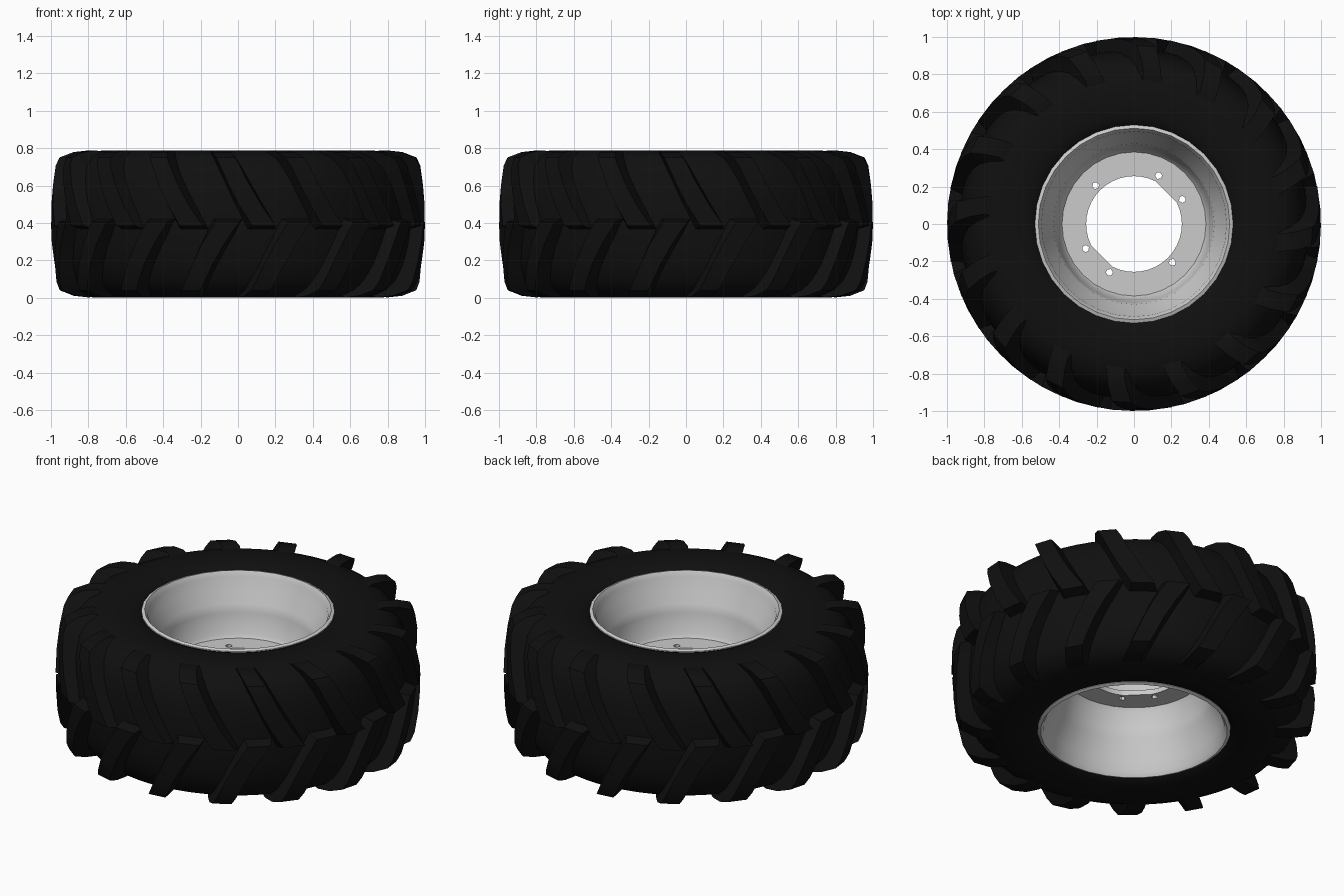
import bpy, bmesh, math

if "Cube" in bpy.data.objects:
    bpy.data.objects.remove(bpy.data.objects["Cube"])

MID = 0.395  # height of the wheel's centre plane


def finish(name, bm, angle, mat=None):
    bmesh.ops.recalc_face_normals(bm, faces=bm.faces[:])
    me = bpy.data.meshes.new(name)
    bm.to_mesh(me)
    bm.free()
    ob = bpy.data.objects.new(name, me)
    bpy.context.collection.objects.link(ob)
    if mat:
        me.materials.append(mat)
    bpy.ops.object.select_all(action='DESELECT')
    bpy.context.view_layer.objects.active = ob
    ob.select_set(True)
    if angle:
        bpy.ops.object.shade_smooth_by_angle(angle=math.radians(angle))
    return ob


def polar(r, deg, z):
    a = math.radians(deg)  # measured from the front (-y) towards +x
    return (r * math.sin(a), -r * math.cos(a), z)


def lathe(profile, steps, closed):
    bm = bmesh.new()
    rings = [[bm.verts.new(polar(r, 360 * i / steps, z)) for r, z in profile]
             for i in range(steps)]
    n = len(profile)
    for i in range(steps):
        a, b = rings[i], rings[(i + 1) % steps]
        for j in range(n if closed else n - 1):
            k = (j + 1) % n
            bm.faces.new((a[j], b[j], b[k], a[k]))
    return bm


rubber = bpy.data.materials.new("rubber")
rubber.diffuse_color = (0.005, 0.005, 0.005, 1)
rubber.use_nodes = True
rubber.node_tree.nodes["Principled BSDF"].inputs["Base Color"].default_value = rubber.diffuse_color

# Tyre carcass: half profile (radius, height from mid plane), mirrored
half = [(0.50, 0.33), (0.53, 0.365), (0.57, 0.382), (0.63, 0.391), (0.71, 0.393),
        (0.78, 0.383), (0.84, 0.355), (0.885, 0.305), (0.915, 0.22), (0.93, 0.12)]
profile = ([(r, MID + h) for r, h in half] + [(0.935, MID)]
           + [(r, MID - h) for r, h in reversed(half)])
finish("tyre_carcass", lathe(profile, 64, False), 40, rubber)

# Tread lugs: angle, half width, top (radius, height), base (radius, height)
stations = [(8.0, 3.6, 1.00, -0.01, 0.92, -0.03),
            (3.8, 3.4, 0.998, 0.10, 0.92, 0.10),
            (0.3, 3.2, 0.99, 0.21, 0.90, 0.21),
            (-2.5, 3.1, 0.975, 0.31, 0.87, 0.29),
            (-4.0, 3.1, 0.955, 0.355, 0.83, 0.33),
            (-5.8, 3.2, 0.88, 0.384, 0.78, 0.36),
            (-7.2, 3.4, 0.80, 0.393, 0.72, 0.37)]


def add_lug(bm, turn, side):
    rows = []
    for a, w, rt, ht, rb, hb in stations:
        a += turn
        pts = [(rb, a - w - 1.3, hb), (rt, a - w, ht), (rt, a + w, ht), (rb, a + w + 1.3, hb)]
        rows.append([bm.verts.new(polar(r, d, MID + side * h)) for r, d, h in pts])
    for p, q in zip(rows, rows[1:]):
        for j in range(4):
            k = (j + 1) % 4
            bm.faces.new((p[j], p[k], q[k], q[j]))
    bm.faces.new(rows[0])
    bm.faces.new(rows[-1])


bm = bmesh.new()
for i in range(16):
    add_lug(bm, i * 22.5, 1)
    add_lug(bm, i * 22.5 - 11.25, -1)
finish("tread_lugs", bm, 35, rubber)

# Rim: barrel, flanges and centre disc as one closed profile
rim_profile = [(0.20, 0.42), (0.385, 0.42), (0.40, 0.44), (0.42, 0.56), (0.43, 0.61),
               (0.485, 0.68), (0.495, 0.745), (0.512, 0.772), (0.53, 0.765),
               (0.53, 0.74), (0.51, 0.70), (0.46, 0.60), (0.43, 0.45),
               (0.43, 0.35), (0.46, 0.21), (0.51, 0.09), (0.53, 0.05),
               (0.53, 0.028), (0.512, 0.02), (0.495, 0.045), (0.485, 0.11),
               (0.43, 0.22), (0.42, 0.27), (0.40, 0.36), (0.385, 0.39), (0.20, 0.39)]
rim = finish("rim", lathe(rim_profile, 32, True), None)


# Hub opening with two flattened edges, plus six bolt holes
def prism(bm, pts):
    lo = [bm.verts.new((x, y, 0.3)) for x, y in pts]
    hi = [bm.verts.new((x, y, 0.5)) for x, y in pts]
    bm.faces.new(lo[::-1])
    bm.faces.new(hi)
    for i in range(len(pts)):
        k = (i + 1) % len(pts)
        bm.faces.new((lo[i], lo[k], hi[k], hi[i]))


def ring(cx, cy, r, degs):
    return [(cx + r * math.cos(math.radians(d)), cy + r * math.sin(math.radians(d))) for d in degs]


bm = bmesh.new()
opening = [27] + list(range(63, 207, 9)) + [207] + list(range(243, 387, 9))
prism(bm, ring(0, 0, 0.256, opening))
for d in (27, 63, 135, 207, 243, 315):
    (x, y), = ring(0, 0, 0.29, [d])
    prism(bm, ring(x, y, 0.019, range(d, d + 360, 60)))
cutter = finish("hole_cutter", bm, None)
cutter.hide_render = True

bpy.ops.object.select_all(action='DESELECT')
bpy.context.view_layer.objects.active = rim
rim.select_set(True)
mod = rim.modifiers.new("holes", 'BOOLEAN')
mod.operation = 'DIFFERENCE'
mod.solver = 'EXACT'
mod.object = cutter
bpy.ops.object.modifier_apply(modifier=mod.name)
bpy.data.objects.remove(cutter)
bpy.ops.object.shade_smooth_by_angle(angle=math.radians(30))
